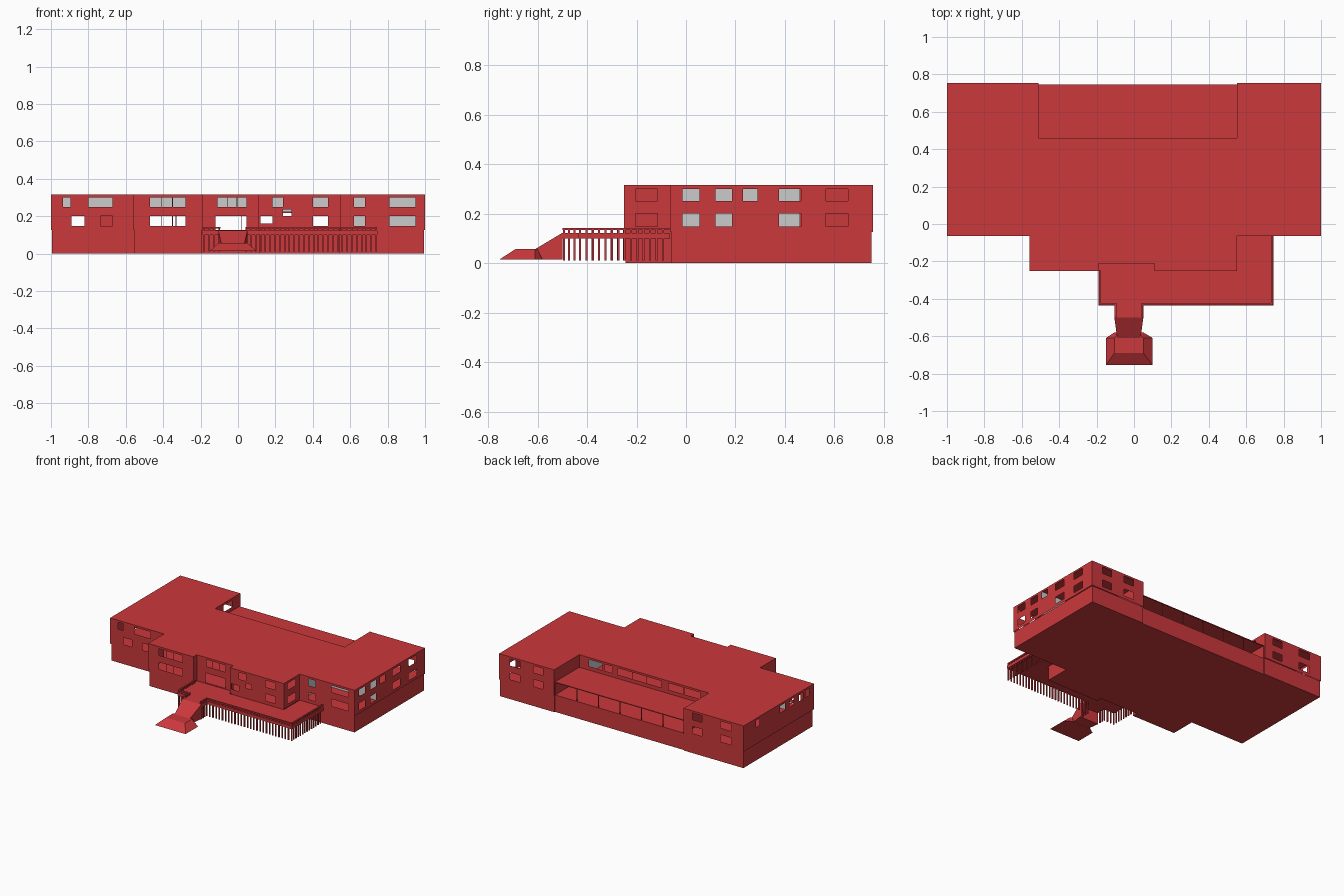
import bpy, bmesh
from mathutils import Vector

if "Cube" in bpy.data.objects:
    bpy.data.objects.remove(bpy.data.objects["Cube"])

RED = bpy.data.materials.new("red_paint")
RED.diffuse_color = (0.60, 0.04, 0.045, 1)
RED.use_nodes = True
RED.node_tree.nodes["Principled BSDF"].inputs["Base Color"].default_value = RED.diffuse_color


def finish(name, bm, mat=RED, fix=False):
    if fix:
        bmesh.ops.recalc_face_normals(bm, faces=bm.faces[:])
    me = bpy.data.meshes.new(name)
    bm.to_mesh(me)
    bm.free()
    ob = bpy.data.objects.new(name, me)
    bpy.context.collection.objects.link(ob)
    if mat:
        me.materials.append(mat)
    return ob


def wall(bm, axis, c, a, b, z0, z1, holes=()):
    """Axis-aligned thin wall running a -> b, split in a grid that skips window holes."""
    us = sorted({a, b, *[h[0] for h in holes], *[h[1] for h in holes]}, reverse=b < a)
    zs = sorted({z0, z1, *[h[2] for h in holes], *[h[3] for h in holes]})
    pt = (lambda u, z: (u, c, z)) if axis == 'x' else (lambda u, z: (c, u, z))
    grid = [[bm.verts.new(pt(u, z)) for z in zs] for u in us]
    for i in range(len(us) - 1):
        for j in range(len(zs) - 1):
            u, z = (us[i] + us[i + 1]) / 2, (zs[j] + zs[j + 1]) / 2
            if not any(h[0] < u < h[1] and h[2] < z < h[3] for h in holes):
                bm.faces.new((grid[i][j], grid[i + 1][j], grid[i + 1][j + 1], grid[i][j + 1]))


def plate(name, pts, z, mat=RED):
    bm = bmesh.new()
    bm.faces.new([bm.verts.new((x, y, z)) for x, y in pts])
    return finish(name, bm, mat)


def box(bm, x0, x1, y0, y1, z0, z1):
    loft(bm, [(x, y, z0) for x, y in ((x0, y0), (x1, y0), (x1, y1), (x0, y1))],
         [(x, y, z1) for x, y in ((x0, y0), (x1, y0), (x1, y1), (x0, y1))])


def loft(bm, low, high):
    lo, hi = [bm.verts.new(p) for p in low], [bm.verts.new(p) for p in high]
    n = len(lo)
    for i in range(n):
        bm.faces.new((lo[i], lo[(i + 1) % n], hi[(i + 1) % n], hi[i]))
    bm.faces.new(lo[::-1])
    bm.faces.new(hi)


FLOOR, MID, TOP = 0.125, 0.222, 0.315


def up(*spans):
    return [(a, b, 0.25, 0.30) for a, b in spans]


def low(*spans):
    return [(a, b, 0.148, 0.20) for a, b in spans]


def both(*spans):
    return up(*spans) + low(*spans)


# Front outline shared by base, floor and roof
def outline(d, back):
    return [(-1 + d, -.065 + d), (-.56 + d, -.065 + d), (-.56 + d, -.25 + d), (-.19 - d, -.25 + d),
            (-.19 - d, -.21 + d), (.11 + d, -.21 + d), (.11 + d, -.25 + d), (.55 - d, -.25 + d),
            (.55 - d, -.065 + d), (1 - d, -.065 + d)] + back


rear = [(1, .755), (.55, .755), (.55, .46), (-.51, .46), (-.51, .755), (-1, .755)]
base_rear = [(.994, .75), (.55, .75), (.55, .743), (-.51, .743), (-.51, .75), (-.994, .75)]

# Base storey, ground plate and floors
base = outline(.006, base_rear)
bm = bmesh.new()
for p, q in zip(base, base[1:] + base[:1]):
    if p[1] == q[1]:
        wall(bm, 'x', p[1], p[0], q[0], 0, FLOOR)
    else:
        wall(bm, 'y', p[0], p[1], q[1], 0, FLOOR)
finish("base_walls", bm)
plate("ground_plate", base, 0)
plate("main_floor", base, FLOOR)
plate("roof", outline(0, rear), TOP)
plate("rear_terrace", [(-.51, .46), (.55, .46), (.55, .745), (-.51, .745)], MID)

# Upper walls with windows: axis, constant, start, end, z0, holes
door = [(-.12, .045, .125, .20)]
split = ((-.47, -.412), (-.408, -.352), (-.348, -.28))
walls = {
    "left_wing_front": ('x', -.065, -1, -.56, FLOOR,
                        up((-.935, -.895), (-.80, -.67)) + low((-.89, -.82), (-.735, -.67))),
    "bay_left_side": ('y', -.56, -.065, -.25, FLOOR, []),
    "bay_left_front": ('x', -.25, -.56, -.19, FLOOR, both(*split)),
    "entry_left_side": ('y', -.19, -.25, -.21, FLOOR, []),
    "entry_front": ('x', -.21, -.19, .11, FLOOR, door + up((-.11, -.06), (-.056, -.008), (-.004, .045))),
    "entry_right_side": ('y', .11, -.21, -.25, FLOOR, []),
    "bay_right_front": ('x', -.25, .11, .55, FLOOR,
                        up((.185, .24)) + both((.40, .48))
                        + [(.24, .285, .20, .235), (.12, .185, .16, .20)]),
    "bay_right_side": ('y', .55, -.25, -.065, FLOOR, both((-.205, -.115))),
    "right_wing_front": ('x', -.065, .55, 1, FLOOR, both((.62, .68), (.81, .95))),
    "right_side": ('y', 1, -.065, .755, FLOOR,
                   both((-.015, .055), (.12, .185), (.375, .465), (.565, .655)) + up((.23, .29))),
    "right_wing_back": ('x', .755, 1, .55, FLOOR, both((.83, .91), (.64, .72))),
    "right_wing_inner": ('y', .55, .755, .46, FLOOR, []),
    "recess_back": ('x', .46, .55, -.51, MID,
                    up((.28, .345), (.36, .47), (.12, .24), (0, .115), (-.12, -.005), (-.44, -.31), (-.30, -.18))),
    "left_wing_inner": ('y', -.51, .46, .755, FLOOR, up((.56, .66))),
    "left_wing_back": ('x', .755, -.51, -1, FLOOR, both((-.66, -.58), (-.90, -.81))),
    "left_side": ('y', -1, .755, -.065, FLOOR,
                  up((.57, .61), (.27, .33), (.17, .22), (.06, .11), (-.01, .03))),
}
for name, (axis, c, a, b, z0, holes) in walls.items():
    bm = bmesh.new()
    wall(bm, axis, c, a, b, z0, TOP, holes)
    finish(name + "_wall", bm)

# Inner partitions seen through the windows
for name, args in {"upper_partition": ('x', .22, .56, -1, MID, TOP),
                   "wing_partition": ('x', .22, 1, .56, FLOOR, TOP),
                   "cross_partition": ('y', .56, .46, -.06, FLOOR, TOP)}.items():
    bm = bmesh.new()
    wall(bm, *args)
    finish(name, bm, None)

# Open rear gallery: thin mullions and a fascia
bm = bmesh.new()
for i in range(7):
    x = -.508 + i * 1.056 / 6
    box(bm, x - .002, x + .002, .741, .745, FLOOR, MID)
box(bm, -.51, .55, .741, .745, MID - .006, MID)
finish("rear_gallery_frame", bm)

# Front deck wrapping the bay's right side, with landing tongue
deck = [(-.19, -.21), (-.19, -.435), (-.105, -.435), (-.105, -.50), (.05, -.50), (.05, -.435),
        (.745, -.435), (.745, -.065), (.55, -.065), (.55, -.25), (.11, -.25), (.11, -.21)]
bm = bmesh.new()
loft(bm, [(x, y, .10) for x, y in deck], [(x, y, .122) for x, y in deck])
finish("front_deck", bm)

# Deck railing and the row of pickets below it
rail, pickets = bmesh.new(), bmesh.new()
runs = [[(-.183, -.25), (-.183, -.428), (-.099, -.428), (-.099, -.494)],
        [(.044, -.494), (.044, -.428), (.738, -.428), (.738, -.068)]]
for run in runs:
    for p, q in zip(run, run[1:]):
        x0, x1 = sorted((p[0], q[0]))
        y0, y1 = sorted((p[1], q[1]))
        box(rail, x0 - .005, x1 + .005, y0 - .005, y1 + .005, .133, .142)
        a, b = Vector(p), Vector(q)
        n = max(2, round((b - a).length / .026))
        for i in range(n):
            x, y = a.lerp(b, i / n)
            box(pickets, x - .004, x + .004, y - .004, y + .004, .01, .134)
finish("deck_railing", rail)
finish("deck_pickets", pickets)


# Entrance ramp and flared lower landing
def rect_y(x0, x1, y, z0, z1):
    return [(x0, y, z0), (x1, y, z0), (x1, y, z1), (x0, y, z1)]


bm = bmesh.new()
loft(bm, rect_y(-.105, .05, -.50, .015, .122), rect_y(-.09, .035, -.61, .015, .056))
finish("entrance_ramp", bm, fix=True)
bm = bmesh.new()
loft(bm, [(-.15, -.755, .014), (.10, -.755, .014), (.10, -.61, .014), (-.15, -.61, .014)],
     [(-.105, -.69, .056), (.05, -.69, .056), (.05, -.61, .056), (-.105, -.61, .056)])
loft(bm, [(-.15, -.61, .014), (.10, -.61, .014), (.05, -.58, .014), (-.105, -.58, .014)],
     [(-.105, -.61, .056), (.05, -.61, .056), (.04, -.60, .056), (-.095, -.60, .056)])
finish("lower_landing", bm, fix=True)
